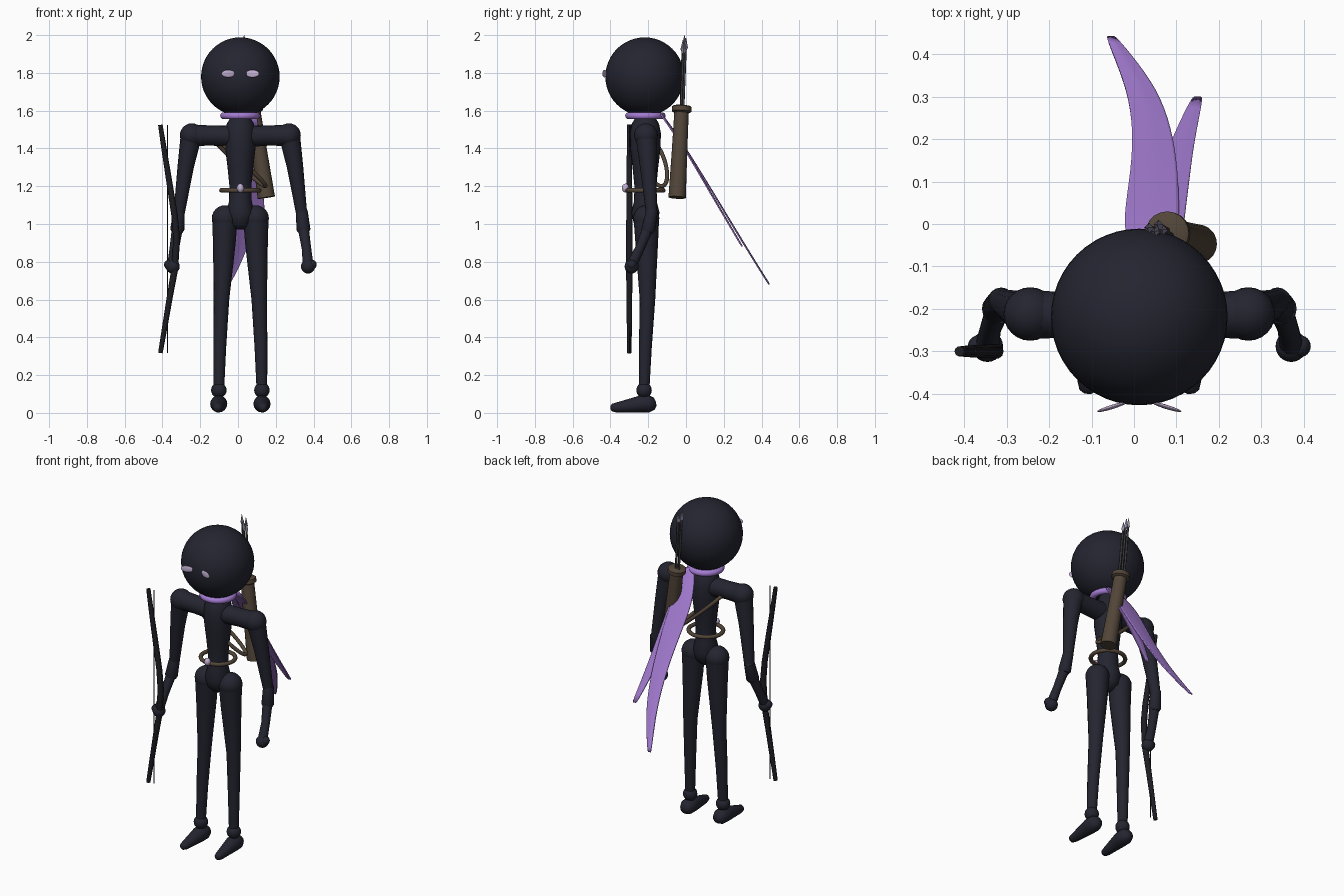
import bpy, bmesh, math
from mathutils import Vector, Matrix

cube = bpy.data.objects.get("Cube")
if cube:
    bpy.data.objects.remove(cube, do_unlink=True)

MID = 0.0125          # body symmetry plane
BODY_Y = -0.215


def material(name, rgb):
    m = bpy.data.materials.new(name)
    m.use_nodes = True
    m.diffuse_color = (*rgb, 1)
    m.node_tree.nodes["Principled BSDF"].inputs["Base Color"].default_value = (*rgb, 1)
    return m


SUIT = material("midnight_suit", (0.017, 0.018, 0.029))
BOW = material("bow_black", (0.012, 0.012, 0.017))
PURPLE = material("scarf_purple", (0.37, 0.2, 0.64))
LEATHER = material("brown_leather", (0.085, 0.06, 0.04))
PALE = material("pale_lavender", (0.56, 0.45, 0.66))
SHAFT = material("shaft_grey", (0.05, 0.05, 0.058))
STEEL = material("arrowhead_steel", (0.28, 0.25, 0.36))


def finish(name, bm, mat, angle=50):
    bmesh.ops.recalc_face_normals(bm, faces=bm.faces)
    mesh = bpy.data.meshes.new(name)
    bm.to_mesh(mesh)
    bm.free()
    mesh.materials.append(mat)
    ob = bpy.data.objects.new(name, mesh)
    bpy.context.collection.objects.link(ob)
    bpy.ops.object.select_all(action='DESELECT')
    ob.select_set(True)
    bpy.context.view_layer.objects.active = ob
    bpy.ops.object.shade_smooth_by_angle(angle=math.radians(angle))
    return ob


def ball(name, centre, size, mat, turn=0, segs=24):
    bm = bmesh.new()
    m = Matrix.Translation(centre) @ Matrix.Rotation(turn, 4, 'Z') @ Matrix.Diagonal((*size, 1))
    bmesh.ops.create_uvsphere(bm, u_segments=segs, v_segments=segs // 2, radius=1, matrix=m)
    return finish(name, bm, mat)


def tube(name, path, mat, ref=(0, 1, 0), sides=16, closed=False):
    """Sweep a circle along (x, y, z, radius) points."""
    bm = bmesh.new()
    pts = [Vector(p[:3]) for p in path]
    n = len(pts)
    rings = []
    for i, p in enumerate(pts):
        a = pts[(i - 1) % n] if closed else pts[max(i - 1, 0)]
        b = pts[(i + 1) % n] if closed else pts[min(i + 1, n - 1)]
        t = (b - a).normalized()
        u = Vector(ref).cross(t).normalized()
        v = t.cross(u)
        ring = []
        for k in range(sides):
            w = math.tau * k / sides
            ring.append(bm.verts.new(p + path[i][3] * (u * math.cos(w) + v * math.sin(w))))
        rings.append(ring)
    for i in range(n if closed else n - 1):
        r, s = rings[i], rings[(i + 1) % n]
        for k in range(sides):
            j = (k + 1) % sides
            bm.faces.new((r[k], r[j], s[j], s[k]))
    if not closed:
        bm.faces.new(rings[0])
        bm.faces.new(rings[-1])
    return finish(name, bm, mat)


def hoop(name, centre, long_axis, short_axis, thick, mat):
    c, a, b = Vector(centre), Vector(long_axis), Vector(short_axis)
    angles = [math.tau * i / 40 for i in range(40)]
    path = [(*(c + a * math.cos(w) + b * math.sin(w)), thick) for w in angles]
    return tube(name, path, mat, ref=a.cross(b), sides=10, closed=True)


def ribbon(name, stations, mat):
    """Tapering cloth strip from (x, y, z, half width) stations, smoothed."""
    bm = bmesh.new()
    rows = [[bm.verts.new((x + w * f, y, z + 0.006 * (1 - abs(f)))) for f in (-1, -0.5, 0, 0.5, 1)]
            for x, y, z, w in stations]
    for r, s in zip(rows, rows[1:]):
        for k in range(4):
            bm.faces.new((r[k], r[k + 1], s[k + 1], s[k]))
    ob = finish(name, bm, mat)
    sub = ob.modifiers.new("smooth", 'SUBSURF')
    sub.levels = sub.render_levels = 2
    ob.modifiers.new("thickness", 'SOLIDIFY').thickness = 0.007
    return ob


# Head and eyes
ball("head", (MID, -0.219, 1.78), (0.208, 0.208, 0.208), SUIT, segs=48)
for side, word in ((1, "left"), (-1, "right")):
    ball(word + "_eye", (MID + side * 0.064, -0.431, 1.796), (0.037, 0.005, 0.02),
         PALE, turn=-side * 0.3)

# Neck, torso and pelvis
tube("torso", [(MID, BODY_Y, z, r) for z, r in (
    (1.6, 0.045), (1.56, 0.055), (1.53, 0.072), (1.48, 0.082), (1.4, 0.08),
    (1.3, 0.068), (1.2, 0.058), (1.12, 0.06), (1.06, 0.075), (1.0, 0.06), (0.97, 0.025))],
    SUIT, sides=24)

# Mirrored limbs
for side, word in ((1, "left"), (-1, "right")):
    def m(points):
        return [(MID + side * p[0], *p[1:]) for p in points]

    def joint(part, p, r):
        ball(f"{word}_{part}", m([p])[0], (r, r, r), SUIT)

    tube(word + "_shoulder", m([(0.03, -0.215, 1.465, 0.058), (0.15, -0.215, 1.468, 0.053),
                                (0.255, -0.213, 1.47, 0.057)]), SUIT)
    joint("shoulder_ball", (0.257, -0.212, 1.47), 0.063)
    tube(word + "_upper_arm", m([(0.26, -0.212, 1.47, 0.056), (0.29, -0.2, 1.3, 0.043),
                                 (0.325, -0.182, 1.05, 0.029)]), SUIT)
    joint("elbow", (0.325, -0.182, 1.06), 0.031)
    tube(word + "_bracer", m([(0.325, -0.18, 1.07, 0.031), (0.334, -0.2, 0.97, 0.037),
                              (0.335, -0.203, 0.955, 0.028)]), SUIT)
    tube(word + "_forearm", m([(0.333, -0.2, 0.98, 0.029), (0.35, -0.245, 0.87, 0.025),
                               (0.358, -0.285, 0.79, 0.028)]), SUIT)
    joint("hand", (0.358, -0.288, 0.775), 0.037)
    joint("knuckles", (0.378, -0.288, 0.785), 0.026)

    joint("hip", (0.082, -0.21, 1.03), 0.069)
    tube(word + "_leg", m([(0.082, -0.21, 1.04, 0.068), (0.085, -0.208, 0.9, 0.06),
                           (0.1, -0.204, 0.6, 0.041), (0.109, -0.215, 0.35, 0.034),
                           (0.114, -0.222, 0.12, 0.028)]), SUIT)
    joint("ankle", (0.114, -0.222, 0.12), 0.041)
    tube(word + "_foot", m([(0.113, -0.158, 0.05, 0.012), (0.113, -0.168, 0.048, 0.032),
                            (0.114, -0.195, 0.048, 0.045), (0.115, -0.24, 0.047, 0.045),
                            (0.117, -0.3, 0.038, 0.036), (0.12, -0.37, 0.028, 0.026),
                            (0.121, -0.392, 0.028, 0.02), (0.122, -0.4, 0.028, 0.008)]),
         SUIT, ref=(1, 0, 0))

# Scarf with two trailing tails
hoop("scarf_ring", (MID, BODY_Y, 1.573), (0.088, 0, 0), (0, 0.088, 0), 0.019, PURPLE)
ribbon("long_scarf_tail", [
    (0.06, -0.13, 1.585, 0.03), (0.045, -0.06, 1.49, 0.055), (0.04, 0.0, 1.4, 0.067),
    (0.047, 0.1, 1.24, 0.058), (0.047, 0.2, 1.075, 0.048), (0.027, 0.3, 0.91, 0.038),
    (-0.015, 0.38, 0.78, 0.025), (-0.055, 0.443, 0.68, 0.012)], PURPLE)
ribbon("short_scarf_tail", [
    (0.075, -0.13, 1.58, 0.03), (0.075, 0.0, 1.395, 0.042), (0.09, 0.1, 1.22, 0.04),
    (0.115, 0.2, 1.05, 0.027), (0.15, 0.3, 0.88, 0.014)], PURPLE)

# Belt, buckle gem and chest strap
hoop("belt", (MID, BODY_Y, 1.178), (0.1, 0, 0), (0, 0.095, 0), 0.012, LEATHER)
ball("buckle", (MID, -0.32, 1.19), (0.02, 0.02, 0.025), PALE, segs=8)
hoop("chest_strap", (0.01, -0.165, 1.325), (0.135, 0.035, -0.125), (0.02, -0.055, 0), 0.011, LEATHER)

# Quiver with rim
top, low = Vector((0.077, -0.022, 1.625)), Vector((0.15, -0.047, 1.14))


def along(f, r):
    return (*top.lerp(low, f), r)


tube("quiver", [along(0.03, 0.038), along(0.5, 0.041), along(1, 0.046)], LEATHER, sides=20)
tube("quiver_rim", [along(0, 0.045), along(0.01, 0.052), along(0.06, 0.052), along(0.075, 0.04)],
     LEATHER, sides=20)

# Arrows
for i, tip in enumerate([(0.032, -0.008, 2.0), (0.048, -0.016, 1.975), (0.055, 0.0, 1.985), (0.066, -0.012, 1.965)]):
    t = Vector(tip)
    base = top + Vector((0.009 * (i - 1.5), 0.006 * (-1) ** i, -0.05))
    d = (t - base).normalized()
    tube(f"arrow_shaft_{i + 1}", [(*base, 0.006), (*(t - d * 0.05), 0.006)], SHAFT, sides=8)
    tube(f"arrowhead_{i + 1}", [(*(t - d * 0.07), 0.004), (*(t - d * 0.05), 0.012), (*t, 0.001)],
         STEEL, sides=4)

# Bow and string, held in the right hand
tube("bow", [(-0.411, -0.3, 1.525, 0.012), (-0.392, -0.3, 1.4, 0.014), (-0.36, -0.3, 1.2, 0.016),
             (-0.335, -0.3, 1.04, 0.017), (-0.325, -0.3, 0.92, 0.018), (-0.335, -0.3, 0.76, 0.018),
             (-0.36, -0.3, 0.62, 0.016), (-0.39, -0.3, 0.44, 0.014),
             (-0.411, -0.3, 0.317, 0.012)], BOW, sides=10)
tube("bow_string", [(-0.373, -0.298, 1.525, 0.0035), (-0.373, -0.298, 0.317, 0.0035)], BOW, sides=6)
